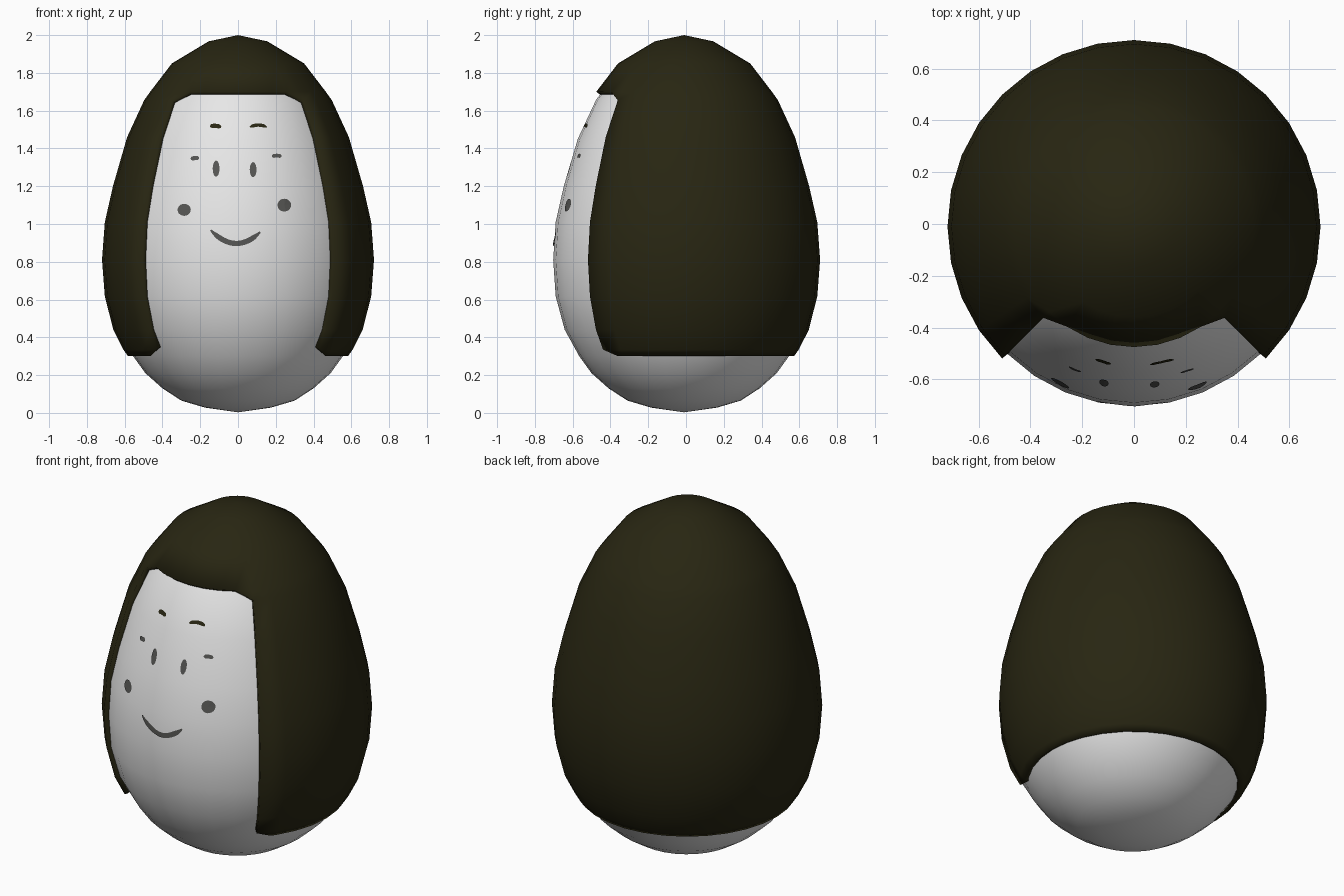
import bpy, bmesh, math
from mathutils import Vector
from mathutils.bvhtree import BVHTree

if "Cube" in bpy.data.objects:
    bpy.data.objects.remove(bpy.data.objects["Cube"])

SEG = 32
STEP = 2 * math.pi / SEG
YC = -0.01  # small offset so the whole model is centred


def material(name, rgb):
    m = bpy.data.materials.new(name)
    m.diffuse_color = (*rgb, 1)
    m.use_nodes = True
    m.node_tree.nodes["Principled BSDF"].inputs["Base Color"].default_value = m.diffuse_color
    return m


WHITE = material("shell white", (0.8, 0.8, 0.8))
OLIVE = material("dark olive", (0.021, 0.019, 0.006))
GREY = material("charcoal grey", (0.09, 0.09, 0.085))


def finish(name, bm, mat):
    mesh = bpy.data.meshes.new(name)
    bm.to_mesh(mesh)
    bm.free()
    mesh.materials.append(mat)
    ob = bpy.data.objects.new(name, mesh)
    bpy.context.collection.objects.link(ob)
    return ob


def smooth(ob):
    bpy.ops.object.select_all(action='DESELECT')
    ob.select_set(True)
    bpy.context.view_layer.objects.active = ob
    bpy.ops.object.shade_smooth_by_angle(angle=math.radians(40))


def lathe(profile, opening=None, chamfer=0.0):
    """Revolve (r, z) rows; opening=(columns either side of front, top row)."""
    bm = bmesh.new()
    half, top = opening or (0, 0)
    rows = []
    for j, (r, z) in enumerate(profile):
        row = []
        for k in range(SEG):
            a = k * STEP
            if half and j == 0 and k in (half, SEG - half):
                a += chamfer if k == half else -chamfer
            row.append(bm.verts.new((r * math.sin(a), YC - r * math.cos(a), z)))
        rows.append(row)
    for j in range(len(rows) - 1):
        for k in range(SEG):
            n = (k + 1) % SEG
            a, b, c, d = rows[j][k], rows[j][n], rows[j + 1][n], rows[j + 1][k]
            if j < top and (k < half or k >= SEG - half):
                # chamfered upper corners of the opening
                if j == top - 1 and k == half - 1:
                    bm.faces.new((b, c, d))
                elif j == top - 1 and k == SEG - half:
                    bm.faces.new((a, c, d))
                continue
            bm.faces.new((a, b, c, d))
    bmesh.ops.remove_doubles(bm, verts=bm.verts, dist=1e-5)
    loose = [v for v in bm.verts if not v.link_faces]
    bmesh.ops.delete(bm, geom=loose, context='VERTS')
    return bm


# Egg-shaped body
body_bm = lathe([(0, 0.003), (.175, .028), (.30, .065), (.40, .13), (.49, .21),
                 (.555, .30), (.632, .44), (.68, .617), (.693, .81), (.68, 1.01),
                 (.637, 1.2), (.563, 1.45), (.465, 1.66), (.335, 1.82),
                 (.15, 1.935), (0, 1.97)])
surface = BVHTree.FromBMesh(body_bm)
smooth(finish("body", body_bm, WHITE))

# Hair shell with a face opening
hair = finish("hair", lathe(
    [(.582, .30), (.607, .335), (.66, .44), (.705, .617), (.72, .81), (.705, 1.01),
     (.662, 1.2), (.587, 1.46), (.497, 1.655), (.465, 1.70), (.35, 1.85),
     (.155, 1.967), (0, 2.0)], opening=(4, 9), chamfer=math.radians(8)), OLIVE)
sol = hair.modifiers.new("thickness", 'SOLIDIFY')
sol.thickness = 0.04
sol.offset = -1
smooth(hair)


# Painted face details, projected onto the body front
def on_face(x, z):
    hit = surface.ray_cast(Vector((x, -3, z)), Vector((0, 1, 0)))[0]
    return hit + Vector((0, -0.006, 0))


def spot(name, x, z, rx, rz, mat, n=20):
    bm = bmesh.new()
    mid = bm.verts.new(on_face(x, z))
    ring = [bm.verts.new(on_face(x + rx * math.cos(i * 2 * math.pi / n),
                                 z + rz * math.sin(i * 2 * math.pi / n)))
            for i in range(n)]
    for i in range(n):
        bm.faces.new((mid, ring[i], ring[(i + 1) % n]))
    finish(name, bm, mat)


def stroke(name, x0, x1, z0, z1, bow, width, mat, n=16):
    """Ribbon from (x0, z0) to (x1, z1), bowed up or down in the middle."""
    bm = bmesh.new()
    pairs = []
    for i in range(n + 1):
        t = i / n
        s = 4 * t * (1 - t)
        x, z = x0 + (x1 - x0) * t, z0 + (z1 - z0) * t + bow * s
        slope = Vector((x1 - x0, z1 - z0 + bow * 4 * (1 - 2 * t))).normalized()
        w = width * (0.3 + 0.7 * min(1, 2 * s)) / 2
        off = Vector((-slope.y, slope.x)) * w
        pairs.append((bm.verts.new(on_face(x - off.x, z - off.y)),
                      bm.verts.new(on_face(x + off.x, z + off.y))))
    for (a, d), (b, c) in zip(pairs, pairs[1:]):
        bm.faces.new((a, b, c, d))
    finish(name, bm, mat)


spot("left_eye", -.116, 1.293, .018, .043, GREY)
spot("right_eye", .08, 1.288, .018, .040, GREY)
spot("left_cheek", -.285, 1.075, .035, .032, GREY)
spot("right_cheek", .245, 1.10, .036, .034, GREY)
stroke("left_brow", -.148, -.09, 1.516, 1.512, .006, .022, OLIVE)
stroke("right_brow", .063, .153, 1.512, 1.512, .012, .018, OLIVE)
stroke("left_lash", -.25, -.206, 1.343, 1.347, .004, .022, GREY)
stroke("right_lash", .18, .23, 1.357, 1.357, .005, .02, GREY)
stroke("smile", -.145, .118, .968, .958, -.066, .028, GREY)
